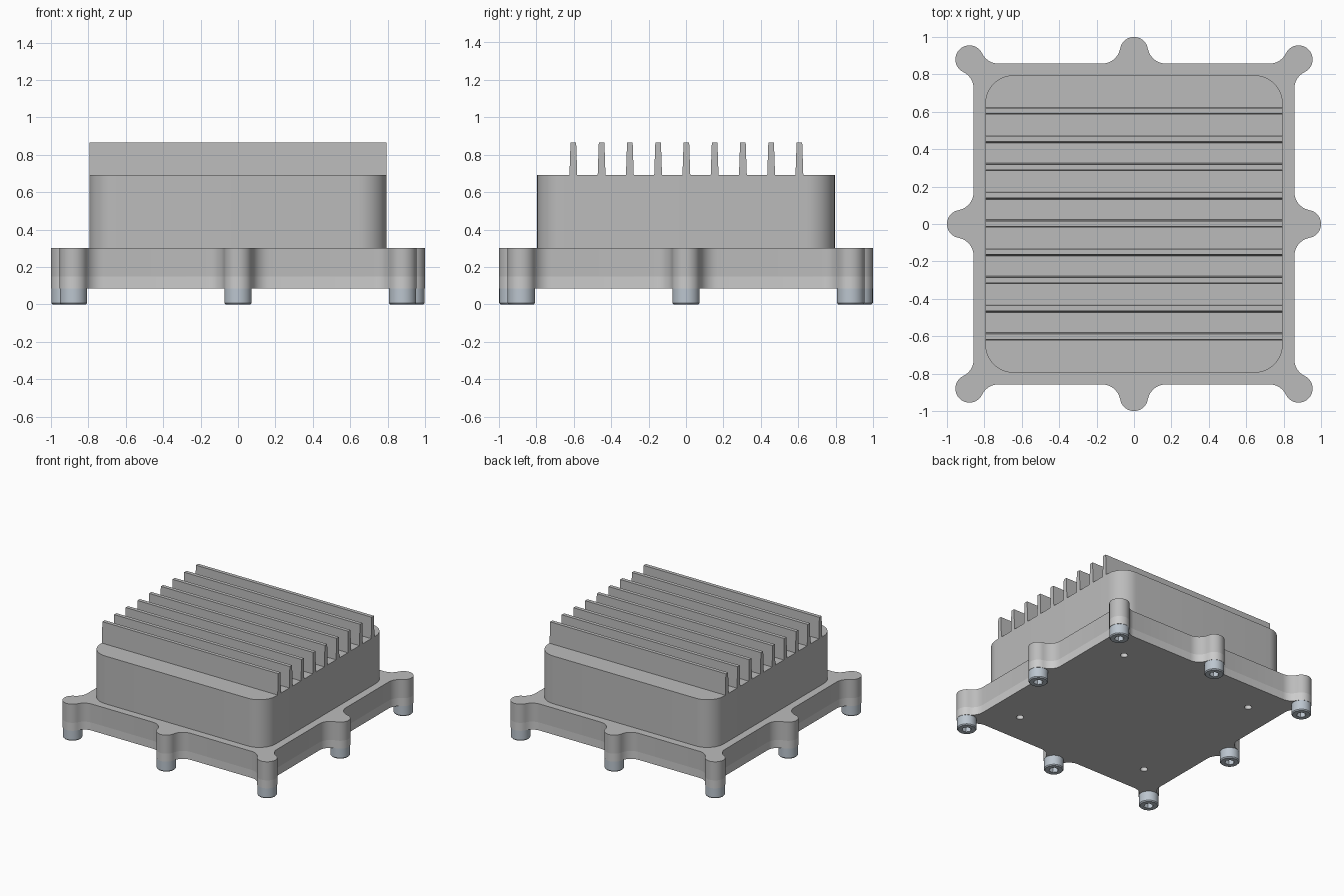
import bpy, bmesh
from math import sin, cos, pi, sqrt, atan2, radians

if "Cube" in bpy.data.objects:
    bpy.data.objects.remove(bpy.data.objects["Cube"])


def material(name, rgb):
    m = bpy.data.materials.new(name)
    m.diffuse_color = (*rgb, 1)
    m.use_nodes = True
    m.node_tree.nodes["Principled BSDF"].inputs["Base Color"].default_value = m.diffuse_color
    return m


CAST = material("cast_grey", (0.5, 0.5, 0.5))
LIGHT = material("light_grey", (0.75, 0.74, 0.73))
STEEL = material("steel", (0.5, 0.56, 0.62))


def smooth(obj):
    bpy.ops.object.select_all(action='DESELECT')
    obj.select_set(True)
    bpy.context.view_layer.objects.active = obj
    bpy.ops.object.shade_smooth_by_angle(angle=radians(30))


def arc(cx, cy, r, a0, a1, n):
    return [(cx + r * cos(a0 + (a1 - a0) * i / n), cy + r * sin(a0 + (a1 - a0) * i / n))
            for i in range(n + 1)]


def prism(name, loops, z0, z1, mat):
    """Extrude closed 2D loops; inner loops become holes."""
    cu = bpy.data.curves.new(name, 'CURVE')
    cu.dimensions = '2D'
    cu.fill_mode = 'BOTH'
    cu.extrude = (z1 - z0) / 2
    for loop in loops:
        sp = cu.splines.new('POLY')
        sp.points.add(len(loop) - 1)
        for p, (x, y) in zip(sp.points, loop):
            p.co = (x, y, 0, 1)
        sp.use_cyclic_u = True
    obj = bpy.data.objects.new(name, cu)
    bpy.context.collection.objects.link(obj)
    bpy.ops.object.select_all(action='DESELECT')
    obj.select_set(True)
    bpy.context.view_layer.objects.active = obj
    bpy.ops.object.convert(target='MESH')
    obj = bpy.context.view_layer.objects.active
    bm = bmesh.new()
    bm.from_mesh(obj.data)
    bmesh.ops.remove_doubles(bm, verts=bm.verts, dist=1e-5)
    bmesh.ops.translate(bm, verts=bm.verts, vec=(0, 0, (z0 + z1) / 2))
    bmesh.ops.recalc_face_normals(bm, faces=bm.faces)
    bm.to_mesh(obj.data)
    bm.free()
    obj.data.materials.clear()
    obj.data.materials.append(mat)
    smooth(obj)
    return obj


# Flange outline: one eighth (side lug to corner lug), mirrored and turned
H, R, F = 0.857, 0.075, 0.1          # half width, lug radius, fillet radius
MID, COR = 0.925, 0.88               # lug centre distances


def fillet(cy):
    d = cy - H
    dx = sqrt((R + F) ** 2 - (F - d) ** 2)
    return dx, atan2(F - d, dx)


dx, a = fillet(MID)
eighth = arc(0, MID, R, pi / 2, a, 10)
eighth += arc(dx, H + F, F, pi + a, 1.5 * pi, 8)[1:]
dx, a = fillet(COR)
eighth += arc(COR - dx, H + F, F, 1.5 * pi, 2 * pi - a, 8)
eighth += arc(COR, COR, R, pi - a, pi / 4, 10)[1:]
quarter = eighth + [(y, x) for x, y in eighth[-2:0:-1]]
outline = []
for k in range(4):
    for x, y in quarter:
        for _ in range(k):
            x, y = y, -x
        outline.append((x, y))

# Base plate with four small holes, and the housing flange above it
holes = [arc(sx * 0.6, sy * 0.6, 0.028, 0, 2 * pi, 20)[:-1]
         for sx in (-1, 1) for sy in (-1, 1)]
prism("base_plate", [outline] + holes, 0.085, 0.15, LIGHT)
prism("housing_flange", [outline], 0.15, 0.302, CAST)

# Housing body with rounded corners
B, C = 0.795, 0.15
body = []
for k, (sx, sy) in enumerate([(1, 1), (-1, 1), (-1, -1), (1, -1)]):
    body += arc(sx * (B - C), sy * (B - C), C, k * pi / 2, (k + 1) * pi / 2, 12)
prism("housing_body", [body], 0.30, 0.692, CAST)

# Cooling fins, slightly tapered
for i in range(9):
    bm = bmesh.new()
    bmesh.ops.create_cube(bm, size=1)
    for v in bm.verts:
        top = v.co.z > 0
        v.co = (v.co.x * 2 * B, v.co.y * (0.03 if top else 0.042), 0.865 if top else 0.688)
    me = bpy.data.meshes.new("cooling_fin")
    bm.to_mesh(me)
    bm.free()
    me.materials.append(CAST)
    fin = bpy.data.objects.new("cooling_fin", me)
    fin.location.y = (i - 4) * 0.151 + 0.002
    bpy.context.collection.objects.link(fin)

# Socket-head screw: lofted rings, the last two hexagonal
N = 36
bm = bmesh.new()
prev = None
for r, z, is_hex in [(0.073, 0.087, 0), (0.073, 0.008, 0), (0.066, 0, 0),
                     (0.036, 0, 1), (0.036, 0.05, 1)]:
    ring = []
    for i in range(N):
        t = 2 * pi * i / N
        q = r * cos(pi / 6) / cos(t % (pi / 3) - pi / 6) if is_hex else r
        ring.append(bm.verts.new((q * cos(t), q * sin(t), z)))
    if prev:
        for i in range(N):
            j = (i + 1) % N
            bm.faces.new((prev[i], prev[j], ring[j], ring[i]))
    else:
        bm.faces.new(ring)
    prev = ring
bm.faces.new(prev)
bmesh.ops.recalc_face_normals(bm, faces=bm.faces)
screw_mesh = bpy.data.meshes.new("screw")
bm.to_mesh(screw_mesh)
bm.free()
screw_mesh.materials.append(STEEL)
for sx in (-1, 0, 1):
    for sy in (-1, 0, 1):
        if sx or sy:
            d = COR if sx and sy else MID
            screw = bpy.data.objects.new("screw", screw_mesh)
            screw.location = (sx * d, sy * d, 0)
            bpy.context.collection.objects.link(screw)
smooth(screw)
